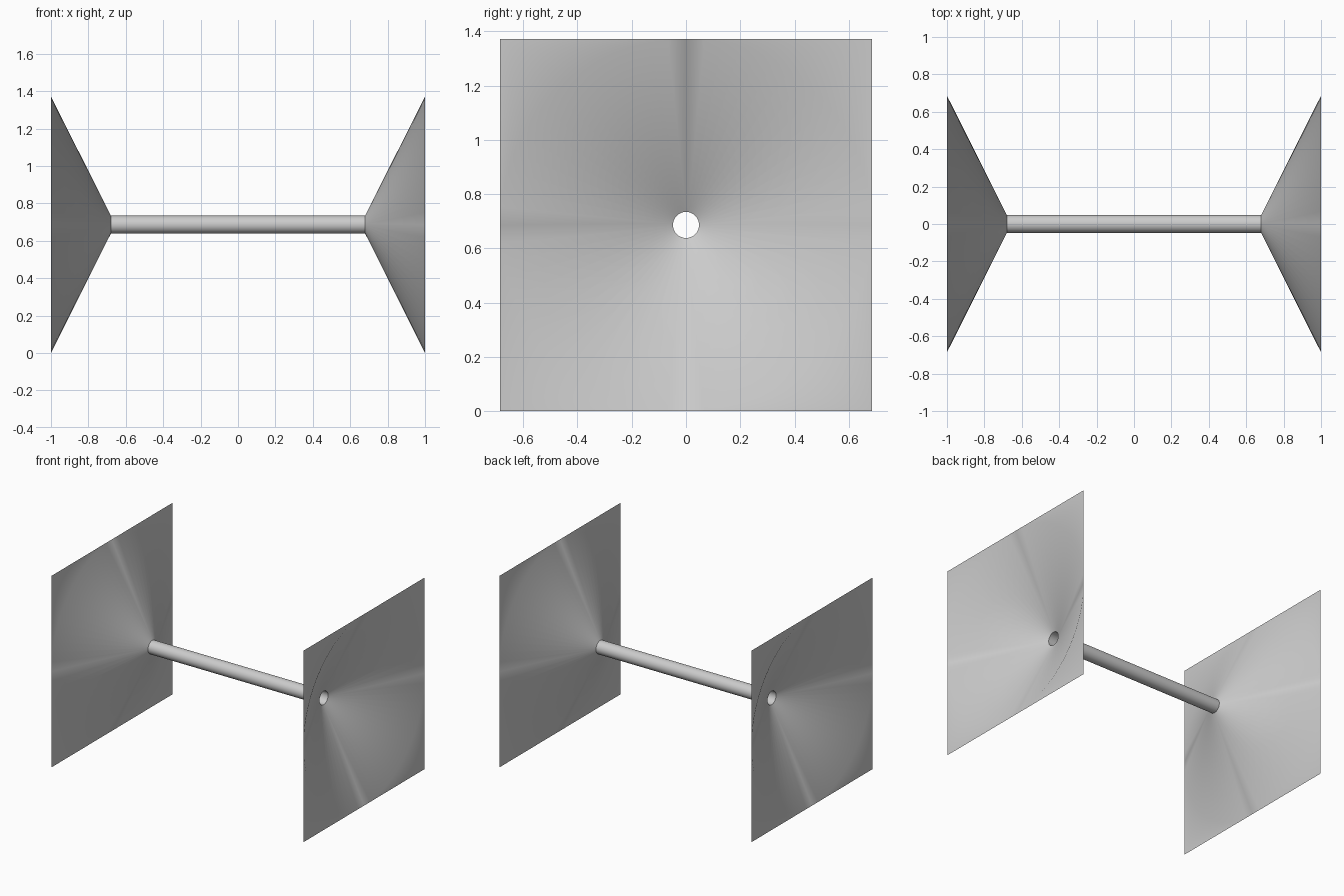
import bpy, bmesh
from math import sin, cos, pi, radians
from mathutils import Vector

if "Cube" in bpy.data.objects:
    bpy.data.objects.remove(bpy.data.objects["Cube"], do_unlink=True)

SEGMENTS = 64
HALF = 0.686        # half side of the square plates
TUBE_R = 0.048
THROAT_X = 0.68
MID_Z = HALF

grey = bpy.data.materials.new("plain_grey")
grey.use_nodes = True
grey.diffuse_color = (0.6, 0.6, 0.6, 1)
grey.node_tree.nodes["Principled BSDF"].inputs["Base Color"].default_value = (0.6, 0.6, 0.6, 1)


def ring(bm, x, r):
    return [bm.verts.new((x, r * cos(2 * pi * i / SEGMENTS), MID_Z + r * sin(2 * pi * i / SEGMENTS)))
            for i in range(SEGMENTS)]


def bridge(bm, a, b):
    for i in range(SEGMENTS):
        j = (i + 1) % SEGMENTS
        bm.faces.new((a[i], a[j], b[j], b[i]))


def finish(bm, name, outside):
    # Turn the sheet so its normals point to the given side
    bm.normal_update()
    for f in bm.faces:
        if f.normal.dot(outside(f.calc_center_median())) < 0:
            f.normal_flip()
    mesh = bpy.data.meshes.new(name)
    bm.to_mesh(mesh)
    bm.free()
    mesh.materials.append(grey)
    obj = bpy.data.objects.new(name, mesh)
    bpy.context.collection.objects.link(obj)
    bpy.ops.object.select_all(action='DESELECT')
    obj.select_set(True)
    bpy.context.view_layer.objects.active = obj
    bpy.ops.object.shade_smooth_by_angle(angle=radians(30))


# Open tube joining the two horns
bm = bmesh.new()
bridge(bm, ring(bm, -THROAT_X, TUBE_R), ring(bm, THROAT_X, TUBE_R))
finish(bm, "tube", lambda c: Vector((0, c.y, c.z - MID_Z)))

# Conical horns opening into square plates with flat corners
for name, side in (("left_horn", 1), ("right_horn", -1)):
    bm = bmesh.new()
    rim = ring(bm, side, HALF)
    bridge(bm, ring(bm, side * THROAT_X, TUBE_R), rim)
    quarter = SEGMENTS // 4
    for q, (sy, sz) in enumerate(((1, 1), (-1, 1), (-1, -1), (1, -1))):
        corner = bm.verts.new((side, sy * HALF, MID_Z + sz * HALF))
        for i in range(q * quarter, (q + 1) * quarter):
            bm.faces.new((corner, rim[i], rim[(i + 1) % SEGMENTS]))
    finish(bm, name, lambda c, s=side: Vector((-s, 0, 0)))
